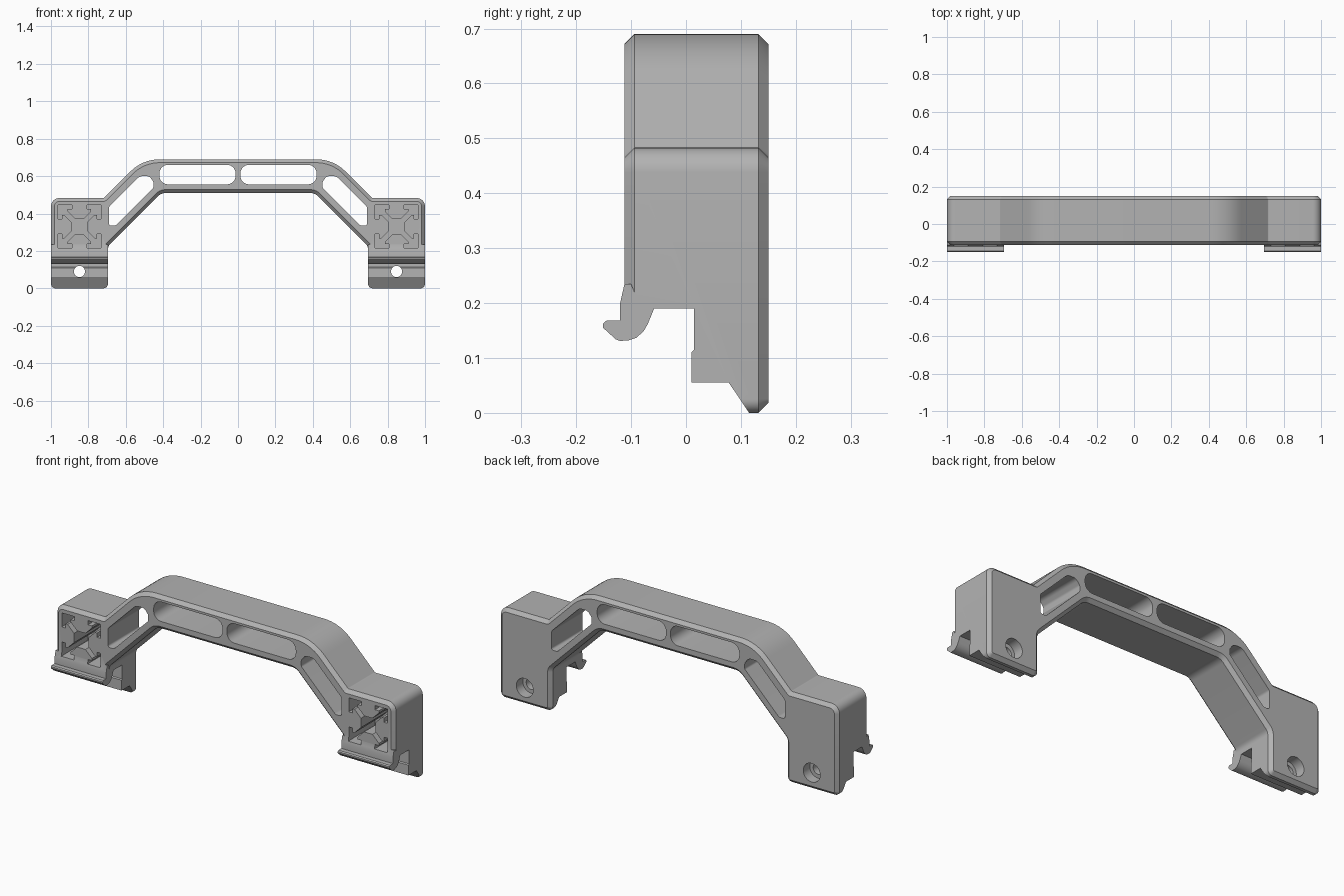
import bpy
import bmesh
import math
from mathutils import Vector

cube = bpy.data.objects.get("Cube")
if cube:
    bpy.data.objects.remove(cube, do_unlink=True)

grey = bpy.data.materials.new("plain grey")
grey.use_nodes = True
colour = (0.45, 0.45, 0.45, 1)
grey.diffuse_color = colour
grey.node_tree.nodes["Principled BSDF"].inputs["Base Color"].default_value = colour


def rounded(corners, steps=8):
    """Turn (u, v, radius) corners into a filleted outline."""
    out = []
    for i, (u, v, r) in enumerate(corners):
        p = Vector((u, v))
        a = (Vector(corners[i - 1][:2]) - p).normalized()
        b = (Vector(corners[(i + 1) % len(corners)][:2]) - p).normalized()
        half = a.angle(b) / 2
        centre = p + (a + b).normalized() * (r / math.sin(half))
        start = p + a * (r / math.tan(half)) - centre
        end = p + b * (r / math.tan(half)) - centre
        sweep = start.angle_signed(end)
        for k in range(steps + 1):
            t = -sweep * k / steps
            c, s = math.cos(t), math.sin(t)
            out.append((centre.x + start.x * c - start.y * s,
                        centre.y + start.x * s + start.y * c))
    return out


def prism(name, outline, axis, lo, hi, chamfer=0):
    """Extrude an outline along X (outline is y, z) or Y (outline is x, z)."""
    def place(u, v, d):
        return (d, u, v) if axis == "X" else (u, d, v)
    bm = bmesh.new()
    near = [bm.verts.new(place(u, v, lo)) for u, v in outline]
    far = [bm.verts.new(place(u, v, hi)) for u, v in outline]
    caps = [bm.faces.new(near), bm.faces.new(far)]
    n = len(outline)
    for i in range(n):
        j = (i + 1) % n
        bm.faces.new((near[i], near[j], far[j], far[i]))
    bmesh.ops.recalc_face_normals(bm, faces=bm.faces)
    if chamfer:
        rim = [e for f in caps for e in f.edges]
        bmesh.ops.bevel(bm, geom=rim, offset=chamfer, segments=1,
                        affect="EDGES", clamp_overlap=False)
        bmesh.ops.recalc_face_normals(bm, faces=bm.faces)
    mesh = bpy.data.meshes.new(name)
    bm.to_mesh(mesh)
    bm.free()
    mesh.materials.append(grey)
    obj = bpy.data.objects.new(name, mesh)
    bpy.context.collection.objects.link(obj)
    return obj


def combine(target, tool, operation):
    mod = target.modifiers.new(operation, "BOOLEAN")
    mod.operation = operation
    mod.solver = "EXACT"
    mod.object = tool
    bpy.context.view_layer.objects.active = target
    bpy.ops.object.modifier_apply(modifier=mod.name)
    bpy.data.objects.remove(tool, do_unlink=True)


def circle(x, z, r, n=32):
    return [(x + r * math.cos(math.tau * i / n), z + r * math.sin(math.tau * i / n))
            for i in range(n)]


# Arched bar and end blocks as one chamfered outline
half = rounded([(0.41, 0.51, 0.06), (0.695, 0.225, 0.04), (0.695, 0, 0.025),
                (1, 0, 0.025), (1, 0.483, 0.045), (0.717, 0.483, 0.008),
                (0.51, 0.69, 0.22)][:] + [(0, 0.69, 0.001), (0, 0.51, 0.001)])
half = [p for p in half if p[0] > 0.01]
outline = half + [(-x, z) for x, z in reversed(half)]
handle = prism("handle_body", outline, "Y", -0.112, 0.15, 0.018)

# Rail channel under each block, and the front hook beside it
channel = [(-0.2, -0.1), (-0.2, 0.17), (-0.09, 0.17), (-0.07, 0.19),
           (0.015, 0.19), (0.015, 0.115), (0.01, 0.11), (0.01, 0.055),
           (0.078, 0.055), (0.115, 0), (0.115, -0.1)]
hook = [(-0.1, 0.235), (-0.112, 0.235), (-0.12, 0.2), (-0.12, 0.168),
        (-0.145, 0.168), (-0.151, 0.163), (-0.151, 0.155), (-0.128, 0.134),
        (-0.12, 0.131), (-0.105, 0.132), (-0.09, 0.137), (-0.077, 0.149),
        (-0.07, 0.161), (-0.058, 0.19), (-0.058, 0.205), (-0.09, 0.21)]

# One quarter of the slotted bar socket, turned four times
quarter = [(0.043, 0.025), (0.081, 0.063), (0.093, 0.063), (0.093, 0.04), (0.115, 0.04)]
quarter = quarter + [(0.115, 0.115)] + [(b, a) for a, b in reversed(quarter)]

# Lightening slots in the bar
long_slot = [(0.013, 0.556, 0.045), (0.42, 0.556, 0.045),
             (0.42, 0.66, 0.045), (0.013, 0.66, 0.045)]
slant_slot = [(0.69, 0.435, 0.02), (0.525, 0.6, 0.04), (0.475, 0.6, 0.03),
              (0.452, 0.57, 0.02), (0.452, 0.538, 0.015),
              (0.655, 0.335, 0.02), (0.69, 0.335, 0.012)]

for side in (-1, 1):
    lo, hi = sorted((0.695 * side, side))
    combine(handle, prism("channel_cutter", channel, "X", lo - 0.05, hi + 0.05), "DIFFERENCE")
    combine(handle, prism("hook", hook, "X", lo, hi), "UNION")

    socket = []
    u, v = 1, 0
    for turn in range(4):
        socket += [(0.848 * side + a * u - b * v, 0.33 + a * v + b * u) for a, b in quarter]
        u, v = -v, u
    combine(handle, prism("socket_cutter", socket, "Y", -0.3, 0.11), "DIFFERENCE")

    # Screw hole with a wider recess at the back
    for radius, start in ((0.03, -0.3), (0.05, 0.095)):
        hole = circle(0.848 * side, 0.09, radius)
        combine(handle, prism("hole_cutter", hole, "Y", start, 0.3), "DIFFERENCE")

    for slot in (long_slot, slant_slot):
        shape = [(x * side, z) for x, z in rounded(slot)]
        combine(handle, prism("slot_cutter", shape, "Y", -0.3, 0.3), "DIFFERENCE")

# Centre lengthwise over the hook and back face, with sharp edges kept
bpy.ops.object.select_all(action="DESELECT")
handle.select_set(True)
bpy.context.view_layer.objects.active = handle
bpy.ops.object.shade_smooth_by_angle(angle=math.radians(25))
